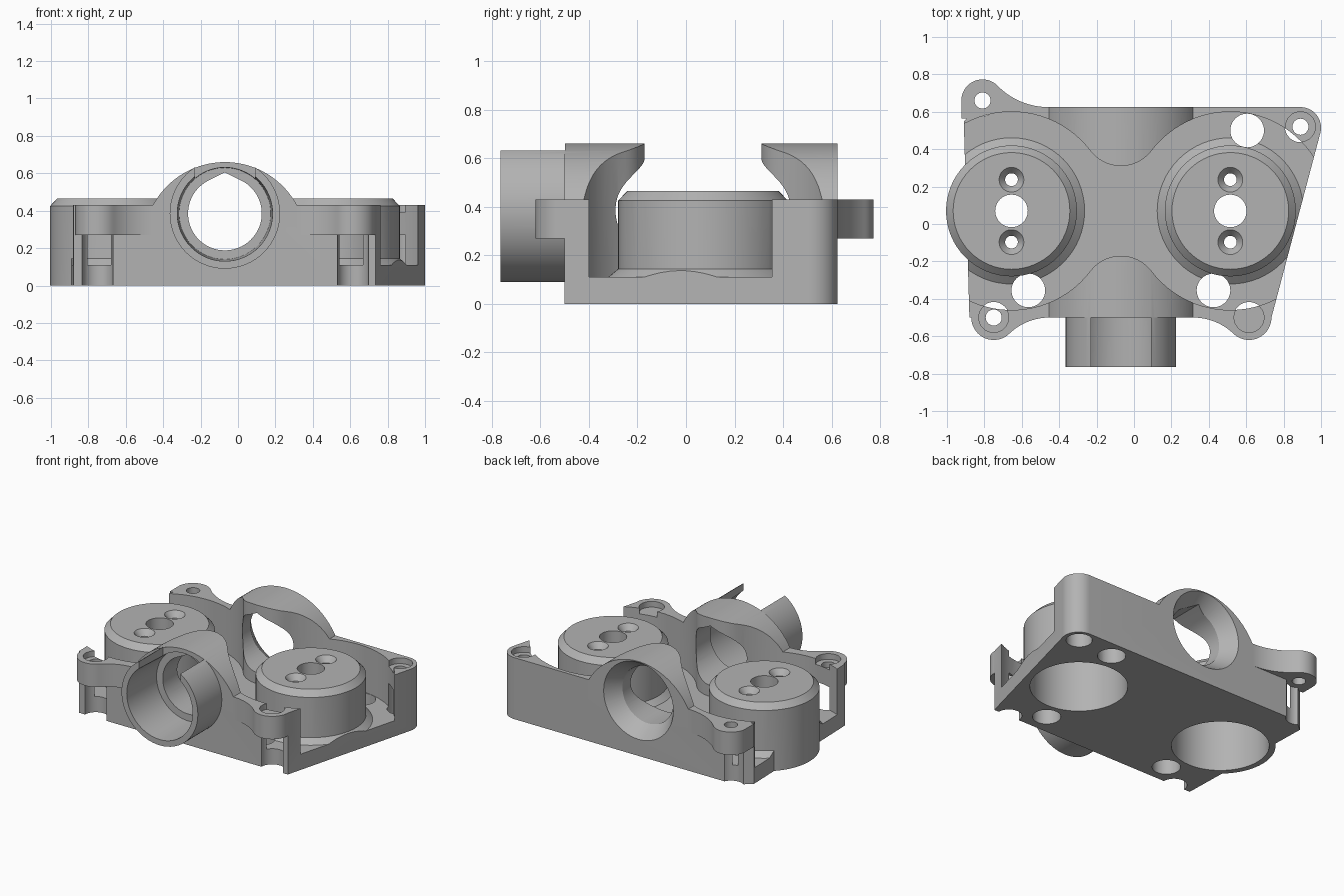
import bpy, bmesh
from math import cos, sin, pi, radians, sqrt, atan2, acos
from mathutils import Matrix, Vector

cube = bpy.data.objects.get("Cube")
if cube:
    bpy.data.objects.remove(cube, do_unlink=True)

grey = bpy.data.materials.new("matte grey")
grey.use_nodes = True
COLOUR = (0.45, 0.45, 0.45, 1)
grey.diffuse_color = COLOUR
grey.node_tree.nodes["Principled BSDF"].inputs["Base Color"].default_value = COLOUR


def make(name, bm):
    bmesh.ops.recalc_face_normals(bm, faces=bm.faces)
    mesh = bpy.data.meshes.new(name)
    bm.to_mesh(mesh)
    bm.free()
    mesh.materials.append(grey)
    obj = bpy.data.objects.new(name, mesh)
    bpy.context.collection.objects.link(obj)
    return obj


def prism(name, pts, lo, hi, along_y=False):
    """Extrude a 2D outline along z, or an x-z outline along y."""
    bm = bmesh.new()
    place = (lambda a, b: (a, lo, b)) if along_y else (lambda a, b: (a, b, lo))
    face = bm.faces.new([bm.verts.new(place(*p)) for p in pts])
    grown = bmesh.ops.extrude_face_region(bm, geom=[face])["geom"]
    step = Vector((0, hi - lo, 0) if along_y else (0, 0, hi - lo))
    bmesh.ops.translate(bm, vec=step, verts=[g for g in grown if isinstance(g, bmesh.types.BMVert)])
    return make(name, bm)


def cone(name, centre, r_lo, r_hi, lo, hi, along_y=False, sides=64):
    """Cylinder or cone between two heights (or two depths along y)."""
    bm = bmesh.new()
    bmesh.ops.create_cone(bm, cap_ends=True, segments=sides, radius1=r_lo, radius2=r_hi, depth=hi - lo)
    mid = (lo + hi) / 2
    if along_y:
        m = Matrix.Translation((centre[0], mid, centre[1])) @ Matrix.Rotation(-pi / 2, 4, "X")
    else:
        m = Matrix.Translation((centre[0], centre[1], mid))
    bmesh.ops.transform(bm, matrix=m, verts=bm.verts)
    return make(name, bm)


def arc(cx, cy, r, a0, a1, n=24):
    return [(cx + r * cos(a0 + (a1 - a0) * i / n), cy + r * sin(a0 + (a1 - a0) * i / n)) for i in range(n + 1)]


def boolean(obj, tool, kind):
    mod = obj.modifiers.new("cut", "BOOLEAN")
    mod.operation, mod.solver, mod.object = kind, "EXACT", tool
    bpy.context.view_layer.update()
    done = bpy.data.meshes.new_from_object(obj.evaluated_get(bpy.context.evaluated_depsgraph_get()))
    obj.modifiers.clear()
    obj.data = done
    bpy.data.objects.remove(tool, do_unlink=True)


def cut(obj, tool):
    boolean(obj, tool, "DIFFERENCE")


def join(obj, tool):
    boolean(obj, tool, "UNION")


# Main layout
MID, CY = -0.07, 0.07
DRUMS = (MID - 0.585, MID + 0.585)
FLOOR, WALL, BORE_Z = 0.11, 0.43, 0.385
FRONT, BACK = -0.5, 0.625
SCREWS = [(-0.75, -0.5), (0.615, -0.5), (0.89, 0.52), (-0.81, 0.66)]
FLOOR_HOLES = [(-0.745, 0.5), (0.605, 0.5), (-0.565, -0.355), (0.425, -0.355)]

# Body block with one slanted side and a rounded corner
outline = [(-0.88, FRONT), (0.735, FRONT)] + arc(0.89, BACK - 0.11, 0.11, radians(-15), pi / 2, 12)
outline += [(-0.82, BACK), (-0.91, 0.55)]
body = prism("body", outline, 0, WALL)

# Arched hump over the bore
R = 0.437
half = acos((WALL - 0.66 + R) / R)
hump = arc(MID, 0.66 - R, R, pi / 2 - half, pi / 2 + half, 40)
join(body, prism("hump", hump + [(MID - 0.385, 0.3), (MID + 0.385, 0.3)], FRONT, BACK, True))


# Screw lugs blended into the wall with a concave fillet
def lug(centre, r, line, out, side, f):
    d = out * (centre[1] - line)
    fu, fv = sqrt((r + f) ** 2 - (f - d) ** 2), f - d
    a = atan2(fv, fu)
    pts = arc(0, 0, r, pi, a) + arc(fu, fv, f, pi + a, 1.5 * pi)
    pts += [(fu, -d - 0.06), (-r, -d - 0.06)]
    join(body, prism("lug", [(centre[0] + side * u, centre[1] + out * v) for u, v in pts], 0.27, WALL))


lug(SCREWS[0], 0.12, FRONT, -1, 1, 0.315)
lug(SCREWS[1], 0.12, FRONT, -1, -1, 0.315)
lug(SCREWS[3], 0.113, BACK, 1, 1, 0.38)

# Front tube, slotted along its top
join(body, cone("tube", (MID, BORE_Z), 0.295, 0.295, -0.765, FRONT + 0.001, True))
slot = [(MID - 0.16, BORE_Z), (MID + 0.16, BORE_Z), (MID + 0.16, 0.8), (MID - 0.16, 0.8)]
cut(body, prism("slot", slot, -0.8, FRONT + 0.001, True))

# Recess around both drums, pinched by a rounded nose front and back
NOSE = 0.204
rise = 0.24 + NOSE
t = atan2(rise, 0.585)
pocket = arc(DRUMS[0], CY, 0.53, t, 2 * pi - t, 64)
pocket += arc(MID, CY - rise, NOSE, pi - t, t)[1:-1]
pocket += arc(DRUMS[1], CY, 0.53, pi + t, 3 * pi - t, 64)
pocket += arc(MID, CY + rise, NOSE, -t, t - pi)[1:-1]
recess = prism("recess", pocket, FLOOR, 0.8)
for x in DRUMS:
    cut(recess, cone("flange", (x, CY), 0.397, 0.343, FLOOR - 0.005, 0.15))
cut(body, recess)

# Bore with a pointed roof, counterbored in front and countersunk behind
point = acos(0.197 / 0.22)
bore = arc(MID, BORE_Z, 0.197, pi / 2 + point, 2.5 * pi - point, 56) + [(MID, BORE_Z + 0.22)]
cut(body, prism("bore", bore, -0.9, 0.9, True))
cut(body, cone("counterbore", (MID, BORE_Z), 0.255, 0.245, -0.77, -0.45, True))
cut(body, cone("countersink", (MID, BORE_Z), 0.19, 0.27, 0.51, BACK + 0.001, True))

# Screw holes with access from below
for i, c in enumerate(SCREWS):
    cut(body, cone("access", c, 0.083, 0.083, -0.1, 0.27, sides=32))
    cut(body, cone("screw_hole", c, 0.043, 0.043, 0.2, 0.6, sides=32))
    if i < 3:
        cut(body, cone("screw_seat", c, 0.08, 0.08, 0.39, 0.6, sides=32))

# Openings under the drums
for x in DRUMS:
    cut(body, cone("opening", (x, CY), 0.33, 0.33, -0.1, 0.3))

# Hollow drums with a centre hole and two countersunk holes
drums = []
for name, x in zip(("right_drum", "left_drum"), DRUMS):
    drum = cone(name, (x, CY), 0.35, 0.35, 0, 0.425)
    join(drum, cone("rim", (x, CY), 0.35, 0.312, 0.425, 0.465))
    cut(drum, cone("hollow", (x, CY), 0.31, 0.31, -0.1, 0.38))
    cut(drum, cone("centre_hole", (x, CY), 0.087, 0.087, 0.2, 0.6, sides=40))
    for s in (-1, 1):
        spot = (x, CY + s * 0.167)
        cut(drum, cone("pin_hole", spot, 0.034, 0.034, 0.2, 0.6, sides=32))
        cut(drum, cone("pin_sink", spot, 0.03, 0.067, 0.42, 0.466, sides=32))
    drums.append(drum)

# Round holes through the floor, grazing the drums
for c in FLOOR_HOLES:
    for part in [body] + drums:
        cut(part, cone("floor_hole", c, 0.09, 0.09, -0.1, 0.25, sides=40))

# Smooth round walls, keep edges sharp
for part in [body] + drums:
    bpy.ops.object.select_all(action="DESELECT")
    part.select_set(True)
    bpy.context.view_layer.objects.active = part
    bpy.ops.object.shade_smooth_by_angle(angle=radians(25))
